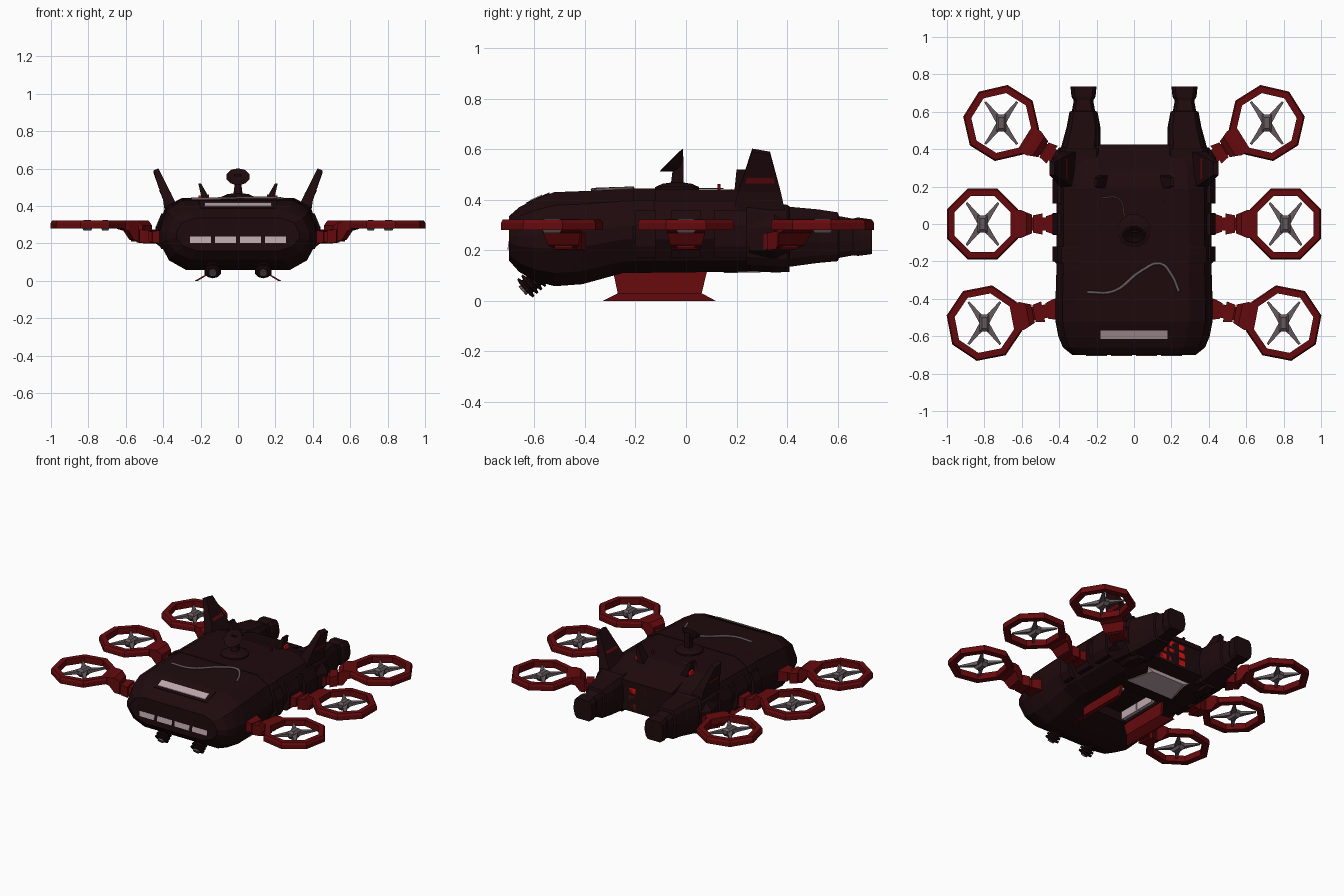
import bpy, bmesh, math
from mathutils import Vector, Matrix

if "Cube" in bpy.data.objects:
    bpy.data.objects.remove(bpy.data.objects["Cube"])


def material(name, rgb):
    m = bpy.data.materials.new(name)
    m.diffuse_color = (*rgb, 1)
    m.use_nodes = True
    m.node_tree.nodes["Principled BSDF"].inputs["Base Color"].default_value = m.diffuse_color
    return m


DARK = material("dark_hull", (0.013, 0.003, 0.004))
RED = material("red_trim", (0.13, 0.003, 0.004))
GLOW = material("red_glow", (0.85, 0.005, 0.005))
GREY = material("rotor_grey", (0.13, 0.10, 0.11))
GLASS = material("pale_glass", (0.5, 0.38, 0.41))


def loft(name, sections, mat, matrix=None, closed=False):
    """Skin a list of equal-length point loops; cap both ends, or join them if closed."""
    bm = bmesh.new()
    rows = [[bm.verts.new(p) for p in s] for s in sections]
    n = len(rows[0])
    for a, b in zip(rows, rows[1:] + rows[:1] if closed else rows[1:]):
        for i in range(n):
            bm.faces.new((a[i], a[(i + 1) % n], b[(i + 1) % n], b[i]))
    if not closed:
        bm.faces.new(rows[0])
        bm.faces.new(rows[-1])
    bmesh.ops.recalc_face_normals(bm, faces=bm.faces)
    if matrix:
        bm.transform(matrix)
        if matrix.determinant() < 0:
            bmesh.ops.reverse_faces(bm, faces=bm.faces)
    me = bpy.data.meshes.new(name)
    bm.to_mesh(me)
    bm.free()
    me.materials.append(mat)
    ob = bpy.data.objects.new(name, me)
    bpy.context.collection.objects.link(ob)
    return ob


def rect_y(y, x0, x1, z0, z1):
    return [(x0, y, z0), (x1, y, z0), (x1, y, z1), (x0, y, z1)]


def rect_x(x, hw, z0, z1):
    return [(x, -hw, z0), (x, hw, z0), (x, hw, z1), (x, -hw, z1)]


def rect_z(z, x0, x1, y0, y1):
    return [(x0, y0, z), (x1, y0, z), (x1, y1, z), (x0, y1, z)]


def box(name, x0, x1, y0, y1, z0, z1, mat, matrix=None):
    return loft(name, [rect_y(y0, x0, x1, z0, z1), rect_y(y1, x0, x1, z0, z1)], mat, matrix)


def lathe(name, profile, mat, matrix, n=8):
    """Stack of n-sided rings from (radius, height) pairs."""
    secs = [[(r * math.cos(math.tau * (i + .5) / n), r * math.sin(math.tau * (i + .5) / n), h)
             for i in range(n)] for r, h in profile]
    return loft(name, secs, mat, matrix)


def rounded(y, w, zb, zt, cx=0, shape=((.70, 1), (.91, .86), (1, .56), (1, .40), (.88, .14), (.66, 0))):
    half = [(w * f, zb + (zt - zb) * g) for f, g in shape]
    return [(cx + x, y, z) for x, z in half] + [(cx - x, y, z) for x, z in reversed(half)]


def cable(name, pts, radius, mat):
    cu = bpy.data.curves.new(name, "CURVE")
    cu.dimensions = "3D"
    cu.bevel_depth = radius
    cu.bevel_resolution = 1
    cu.resolution_u = 5
    sp = cu.splines.new("BEZIER")
    sp.bezier_points.add(len(pts) - 1)
    for bp, p in zip(sp.bezier_points, pts):
        bp.co = p
        bp.handle_left_type = bp.handle_right_type = "AUTO"
    cu.materials.append(mat)
    bpy.context.collection.objects.link(bpy.data.objects.new(name, cu))


# Main hull with a recessed belly bay
hull = loft("hull", [rounded(*s) for s in (
    (-.70, .33, .16, .335), (-.66, .38, .115, .37), (-.60, .405, .08, .402), (-.52, .42, .058, .43),
    (-.41, .42, .066, .434), (-.25, .415, .11, .441), (.20, .415, .115, .441),
    (.30, .40, .12, .405), (.42, .35, .16, .355))], DARK)
cutter = box("bay_cutter", -.15, .15, -.26, .06, .0, .17, RED)
cutter.hide_render = True
cutter.display_type = "WIRE"
cut = hull.modifiers.new("bay", "BOOLEAN")
cut.operation, cut.object, cut.solver = "DIFFERENCE", cutter, "EXACT"

# Hull collar and rear deck
loft("hull_collar", [rounded(y, w, .112, .444) for y, w in ((-.21, .418), (-.20, .425), (-.13, .425), (-.12, .418))],
     DARK).modifiers.new("bay", "BOOLEAN").object = cutter
loft("rear_deck", [rect_y(.18, -.19, .19, .40, .442), rect_y(.425, -.19, .19, .335, .368)], DARK)

# Nose window grid and upper windscreen
for row in range(3):
    for x in (-.20, -.066, .066, .20):
        z, y = .203 + row * .046, -.706 + .008 * row
        loft("nose_window", [rect_z(z, x - .056, x + .056, y, -.66),
                             rect_z(z + .034, x - .056, x + .056, y + .005, -.66)], GLASS)
loft("windscreen_frame", [rect_y(-.63, -.20, .20, .36, .39), rect_y(-.54, -.21, .21, .38, .429)], DARK)
loft("windscreen", [rect_y(-.615, -.18, .18, .38, .40), rect_y(-.57, -.18, .18, .38, .42)], GLASS)

# Rear glowing grille
box("grille_frame", -.17, .17, .38, .415, .165, .35, DARK)
for row in range(3):
    for x in (-.114, -.038, .038, .114):
        z = .178 + row * .054
        box("grille_cell", x - .025, x + .025, .40, .42, z, z + .036, GLOW)

# Belly hatch
loft("belly_hatch", [rect_z(.14, -.19, .19, .14, .34),
                     [(-.18, .15, .11), (.18, .15, .11), (.125, .33, .114), (-.125, .33, .114)]], GLASS)

for s in (-1, 1):
    flip = Matrix.Diagonal((s, 1, 1, 1))
    # Rear engine booms and nozzle
    loft("engine_boom", [rounded(*t, cx=.285 - .015 * (t[0] > .45)) for t in (
        (.24, .13, .14, .39), (.40, .12, .13, .38), (.41, .105, .135, .372), (.52, .09, .15, .362),
        (.60, .075, .157, .35), (.605, .062, .17, .335), (.66, .052, .18, .325),
        (.68, .064, .178, .33), (.735, .07, .185, .322))], DARK, flip)
    # Rear shoulder armour with a chamfered outline
    loft("shoulder", [[(.25, y, zb), (.25 + w * .35, y, zb), (.25 + w, y, .20), (.25 + w, y, .29),
                       (.25 + w * .6, y, zt), (.25, y, zt)]
                      for y, w, zb, zt in ((.25, .165, .12, .40), (.35, .19, .112, .385), (.41, .15, .115, .36))],
         DARK, flip)
    # Hull side plates
    for y0, y1 in ((-.20, -.12), (-.06, .06), (.11, .24)):
        loft("side_plate", [rect_z(.17, .38, .41, y0, y1), rect_z(.215, .38, .435, y0, y1),
                            rect_z(.30, .38, .435, y0, y1), rect_z(.36, .36, .41, y0, y1)], DARK, flip)
    # Tail fins and their red marks
    loft("tail_fin", [rect_z(.36, .30, .39, .19, .39), rect_z(.43, .34, .40, .205, .375),
                      [(.425, .262, .602), (.452, .262, .59), (.452, .332, .578), (.425, .332, .59)]], DARK, flip)
    loft("fin_mark", [rect_z(.465, .355, .414, .235, .35), rect_z(.485, .368, .422, .24, .348)], RED, flip)
    # Small inner fins and lamps
    loft("inner_fin", [rect_z(.42, .14, .19, .19, .26), rect_z(.52, .197, .212, .20, .245)], DARK, flip)
    box("roof_lamp", .192, .212, .215, .25, .43, .457, GLOW, flip)
    # Bay doors used as feet, with light strips in the bay
    loft("bay_door", [rect_z(.125, .155, .172, -.29, .085), rect_z(.03, .165, .18, -.27, .062),
                      rect_z(0, .215, .232, -.33, .118)], RED, flip)
    for y in (-.25, -.10):
        box("bay_light", .11, .135, y, y + .14, .115, .175, GLASS, flip)
    # Ribbed nose thrusters, angled forward and down
    tilt = Matrix.Translation((s * .135, -.55, .125)) @ Vector((0, -.75, -.66)).to_track_quat("Z", "Y").to_matrix().to_4x4()
    prof = [(.048, -.02), (.048, .035)]
    for i in range(4):
        h = .04 + i * .021
        prof += [(.032, h), (.047, h + .004), (.047, h + .012), (.032, h + .016)]
    lathe("nose_thruster", prof, DARK, tilt, 10)
    lathe("thruster_tip", [(.022, .1), (.022, .13)], GREY, tilt, 10)

    # Rotor pods: ring, blades and arm, built along +x then placed
    for cx, cy, deg in ((.80, -.53, -11), (.81, 0, 0), (.71, .54, 32)):
        place = flip @ Matrix.Translation((cx, cy, 0))
        m = place @ Matrix.Rotation(math.radians(deg), 4, "Z")
        ring = []
        for i in range(8):
            a = math.tau * (i + .5) / 8
            ring.append([(r * math.cos(a), r * math.sin(a), z)
                         for r, z in ((.206, .28), (.206, .308), (.198, .322), (.162, .322), (.162, .28))])
        loft("rotor_ring", ring, RED, m, closed=True)
        loft("rotor_hub", [rect_z(.268, -.015, .015, -.03, .03), rect_z(.29, -.026, .026, -.046, .046),
                           rect_z(.312, -.026, .026, -.046, .046), rect_z(.325, -.014, .014, -.03, .03)], GREY, place)
        for a in (53, 127, 233, 307):
            loft("rotor_blade", [rect_x(.01, .022, .284, .312), rect_x(.07, .013, .29, .308),
                                 rect_x(.142, .006, .294, .303)], GREY,
                 place @ Matrix.Rotation(math.radians(a), 4, "Z"))
        loft("arm_root", [rect_x(-.45, .062, .195, .28), rect_x(-.38, .055, .20, .27),
                          rect_x(-.34, .042, .205, .265)], RED, m)
        loft("arm_neck", [rect_x(-.36, .036, .208, .262), rect_x(-.24, .036, .21, .265)], RED, m)
        loft("arm_joint", [rect_x(-.32, .056, .20, .27), rect_x(-.27, .046, .205, .275)], RED, m)
        loft("ring_bracket", [rect_x(-.265, .05, .21, .295), rect_x(-.235, .062, .22, .322),
                              rect_x(-.205, .075, .268, .324), rect_x(-.17, .075, .278, .322)], RED, m)

# Roof sensor turret with tilted dish
base = Matrix.Translation((0, -.035, 0))
lathe("turret_base", [(.09, .43), (.09, .45), (.06, .463), (.025, .468), (.018, .52)], DARK, base, 12)
box("turret_neck", -.02, .02, -.045, -.01, .46, .57, DARK)
dish = Matrix.Translation((0, -.057, .557)) @ Vector((0, -.70, .71)).to_track_quat("Z", "Y").to_matrix().to_4x4()
lathe("turret_dish", [(.018, -.045), (.045, -.02), (.064, 0), (.056, .002), (.03, -.005)], DARK, dish, 10)

# Roof cables and short aerials
cable("roof_cable", [(-.25, -.365, .438), (-.11, -.36, .440), (.04, -.25, .444), (.14, -.212, .445),
                     (.20, -.27, .443), (.24, -.36, .438)], .008, GREY)
cable("turret_cable", [(-.17, .14, .444), (-.08, .135, .444), (-.05, .04, .444)], .003, GREY)
for s in (-1, 1):
    box("aerial", s * .16 - .006, s * .16 + .006, .125, .137, .43, .463, RED)
